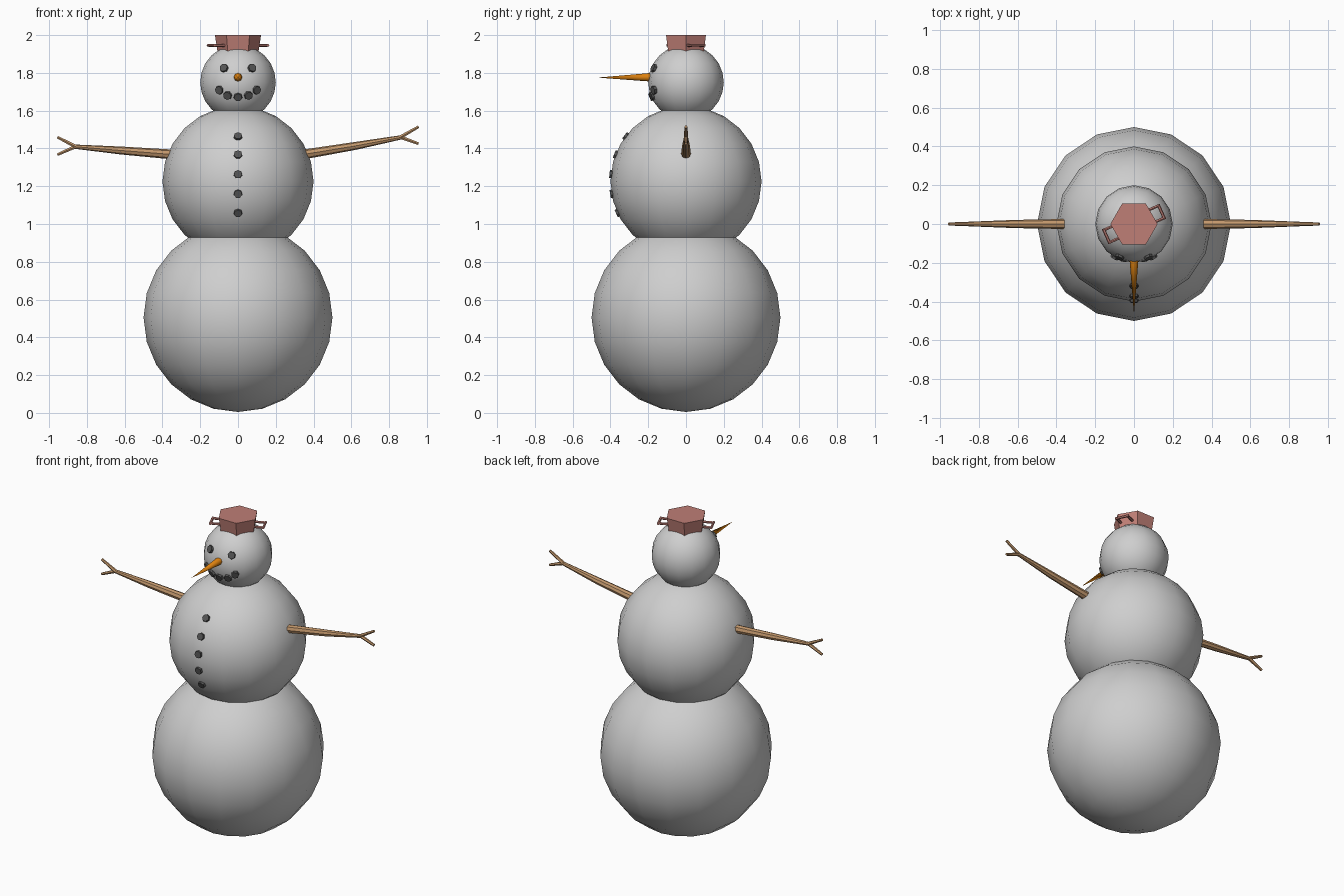
import bpy, math
from mathutils import Vector

if "Cube" in bpy.data.objects:
    bpy.data.objects.remove(bpy.data.objects["Cube"])


def material(name, r, g, b):
    m = bpy.data.materials.new(name)
    m.diffuse_color = (r, g, b, 1)
    m.use_nodes = True
    m.node_tree.nodes["Principled BSDF"].inputs["Base Color"].default_value = m.diffuse_color
    return m


SNOW = material("snow", 0.62, 0.62, 0.62)
COAL = material("coal", 0.09, 0.09, 0.09)
WOOD = material("wood", 0.54, 0.31, 0.15)
CARROT = material("carrot_orange", 0.72, 0.22, 0.005)
HAT = material("hat_red", 0.52, 0.21, 0.18)


def finish(name, mat, angle=None):
    ob = bpy.context.object
    ob.name = name
    ob.data.materials.append(mat)
    if angle:
        bpy.ops.object.shade_smooth_by_angle(angle=math.radians(angle))
    return ob


def ball(name, z, r):
    bpy.ops.mesh.primitive_uv_sphere_add(segments=16, ring_count=12, radius=r,
                                         location=(0, 0, z))
    return finish(name, SNOW, 60)


def rod(name, a, b, r1, r2, mat, sides=8, angle=None, spin=0):
    """Tapered rod from point a to point b."""
    a, b = Vector(a), Vector(b)
    d = b - a
    bpy.ops.mesh.primitive_cone_add(vertices=sides, radius1=r1, radius2=r2,
                                    depth=d.length, location=(a + b) / 2)
    ob = bpy.context.object
    ob.rotation_mode = 'QUATERNION'
    ob.rotation_quaternion = Vector((0, 0, 1)).rotation_difference(d)
    if spin:
        ob.rotation_mode = 'XYZ'
        ob.rotation_euler = (0, 0, spin)
    return finish(name, mat, angle)


def lump(name, x, z, centre_z, radius):
    """Coal piece sitting on the front of a snowball, facing outward."""
    dz = z - centre_z
    n = Vector((x, -math.sqrt(radius ** 2 - x * x - dz * dz), dz)).normalized()
    c = Vector((0, 0, centre_z))
    rod(name, c + n * (radius - 0.025), c + n * (radius + 0.014), 0.026, 0.022, COAL, 7)


# Snowballs
ball("lower_body", 0.505, 0.5)
ball("middle_body", 1.225, 0.4)
ball("head", 1.75, 0.2)

# Face
for s in (-1, 1):
    lump("eye", s * 0.072, 1.823, 1.75, 0.195)
for i, (x, z) in enumerate([(-0.096, 1.71), (-0.054, 1.682), (0, 1.674),
                            (0.054, 1.682), (0.096, 1.71)]):
    lump(f"mouth_{i}", x, z, 1.75, 0.195)
rod("nose", (0, -0.17, 1.777), (0, -0.468, 1.775), 0.024, 0, CARROT, 8, 60)

# Buttons
for i, z in enumerate((1.46, 1.365, 1.263, 1.16, 1.06)):
    lump(f"button_{i}", 0, z, 1.225, 0.393)

# Arms with forked twigs
for side, s, hand_z, tips in (("right", 1, 1.46, (1.515, 1.425)),
                              ("left", -1, 1.41, (1.46, 1.367))):
    hand = (s * 0.87, 0, hand_z)
    elbow = (s * 0.62, 0, 1.37 + (hand_z - 1.37) * 0.48)
    rod(side + "_upper_arm", (s * 0.345, 0, 1.368), elbow, 0.026, 0.021, WOOD, 8, 40)
    rod(side + "_forearm", elbow, hand, 0.021, 0.011, WOOD, 8, 40)
    for t in tips:
        rod(side + "_twig", (s * 0.86, 0, hand_z), (s * 0.956, 0, t), 0.011, 0.008, WOOD, 6)

# Bucket hat, wider at the top
rod("hat", (0, 0, 1.895), (0, 0, 2.0), 0.106, 0.122, HAT, 6, spin=math.radians(30))

# Hat handles, one on each side
for side, turn in (("right", 24), ("left", 204)):
    u = Vector((math.cos(math.radians(turn)), math.sin(math.radians(turn)), 0))
    v = Vector((-u.y, u.x, 0)) * 0.035
    z = Vector((0, 0, 1.946))
    p, q = z + u * 0.155 + v, z + u * 0.155 - v
    rod(side + "_handle_bar", p + v * 0.2, q - v * 0.2, 0.008, 0.008, HAT, 6)
    for end, off in ((p, v), (q, -v)):
        rod(side + "_handle_prong", z + u * 0.09 + off, end, 0.008, 0.008, HAT, 6)
